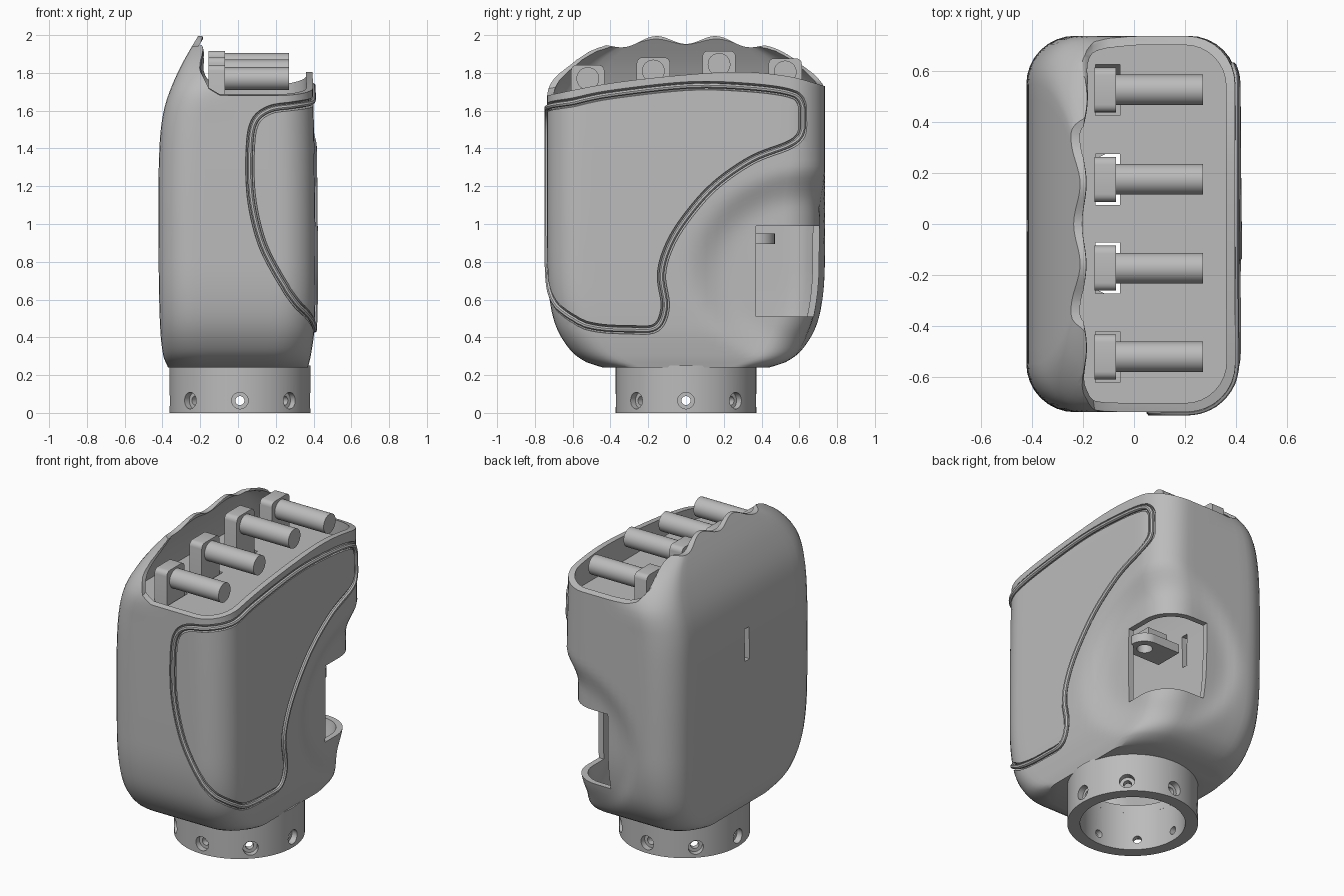
import bpy, bmesh, math
from mathutils import Vector, Matrix
from mathutils.bvhtree import BVHTree

if "Cube" in bpy.data.objects:
    bpy.data.objects.remove(bpy.data.objects["Cube"])

grey = bpy.data.materials.new("plain grey")
grey.use_nodes = True
grey.diffuse_color = (0.5, 0.5, 0.5, 1)
grey.node_tree.nodes["Principled BSDF"].inputs["Base Color"].default_value = (0.5, 0.5, 0.5, 1)
parts = []


def make(name, bm):
    bmesh.ops.recalc_face_normals(bm, faces=bm.faces)
    mesh = bpy.data.meshes.new(name)
    bm.to_mesh(mesh)
    bm.free()
    obj = bpy.data.objects.new(name, mesh)
    bpy.context.collection.objects.link(obj)
    mesh.materials.append(grey)
    return obj


def evaluated(obj):
    bpy.context.view_layer.update()
    return bpy.data.meshes.new_from_object(obj.evaluated_get(bpy.context.evaluated_depsgraph_get()))


def cut(obj, *cutters):
    for cutter in cutters:
        cutter.hide_render = True
        mod = obj.modifiers.new("cut", 'BOOLEAN')
        mod.operation, mod.solver, mod.object = 'DIFFERENCE', 'EXACT', cutter
        mesh = evaluated(obj)
        obj.modifiers.clear()
        obj.data = mesh
        bpy.data.objects.remove(cutter)


def box(name, lo, hi, bevel=0):
    bm = bmesh.new()
    bmesh.ops.create_cube(bm, size=1)
    for v in bm.verts:
        v.co = [lo[i] + (v.co[i] + 0.5) * (hi[i] - lo[i]) for i in range(3)]
    if bevel:  # round the two upper edges running along x
        edges = [e for e in bm.edges if all(v.co.z > hi[2] - 1e-4 for v in e.verts)
                 and abs(e.verts[0].co.y - e.verts[1].co.y) < 1e-4]
        bmesh.ops.bevel(bm, geom=edges, offset=bevel, segments=4, affect='EDGES', profile=0.5)
    return make(name, bm)


def rod(name, a, b, r1, sides=32):
    a, b = Vector(a), Vector(b)
    turn = Vector((0, 0, 1)).rotation_difference(b - a).to_matrix().to_4x4()
    bm = bmesh.new()
    bmesh.ops.create_cone(bm, cap_ends=True, segments=sides, radius1=r1, radius2=r1,
                          depth=(b - a).length, matrix=Matrix.Translation((a + b) / 2) @ turn)
    return make(name, bm)


def spline(keys, t):
    """Smooth curve through (t, values...) keys."""
    n = len(keys)
    t = min(max(t, keys[0][0]), keys[-1][0])
    i = next(k for k in range(n - 1) if t <= keys[k + 1][0])
    k0, k1 = Vector(keys[i]), Vector(keys[i + 1])

    def slope(j):
        a, b = Vector(keys[max(j - 1, 0)]), Vector(keys[min(j + 1, n - 1)])
        return (b - a) / (b[0] - a[0])
    d = k1[0] - k0[0]
    s = (t - k0[0]) / d
    return list(k0 * (1 + 2 * s) * (1 - s) ** 2 + slope(i) * d * s * (1 - s) ** 2
                + k1 * s * s * (3 - 2 * s) + slope(i + 1) * d * s * s * (s - 1))[1:]


def bridge(rings):
    bm = bmesh.new()
    loops = [[bm.verts.new(p) for p in ring] for ring in rings]
    n = len(loops[0])
    for a, b in zip(loops, loops[1:]):
        for i in range(n):
            bm.faces.new((a[i], a[(i + 1) % n], b[(i + 1) % n], b[i]))
    bm.faces.new(loops[0])
    bm.faces.new(loops[-1])
    return bm


# Body section by height: two x limits, half depth, and dome narrowing of the tall wall
SECTION = [(0.24, -0.37, 0.37), (0.3, -0.395, 0.385), (0.45, -0.412, 0.405), (0.8, -0.42, 0.41),
           (1.35, -0.418, 0.405), (1.6, -0.393, 0.4), (1.8, -0.32, 0.395), (2.0, -0.208, 0.39), (2.1, -0.14, 0.39)]
DEPTH = [(0.24, 0.44), (0.27, 0.53), (0.33, 0.61), (0.45, 0.685), (0.6, 0.722), (0.8, 0.735), (2.1, 0.735)]
DOME = [(1.55, 1), (1.65, 1), (1.72, 0.985), (1.8, 0.92), (1.88, 0.8), (1.94, 0.64), (2.0, 0.42), (2.1, 0.25)]


def sculpted(p):
    """Dome the tall right wall and press the thumb hollow into the back left corner."""
    wall = min(max(-p.x / 0.19, 0), 1)
    p.y *= 1 + (spline(DOME, p.z)[0] - 1) * wall
    r = Vector(((p.x - 0.4) / 0.6, (p.y - 0.68) / 0.68, (p.z - 0.76) / 0.55)).length
    w = min(1, max(0, 1 - r * r) * 1.6)
    return p - Vector((0.06, 0.03, 0)) * w * w * (3 - 2 * w)


def section(z, inset=0):
    x0, x1 = spline(SECTION, z)
    h = spline(DEPTH, z)[0] - inset
    x0, x1, r = x0 + inset, x1 - inset, 0.19 - inset * 0.8
    arcs = []
    for k, (cx, cy) in enumerate(((x1 - r, h - r), (x0 + r, h - r), (x0 + r, r - h), (x1 - r, r - h))):
        arcs.append([Vector((cx + r * math.cos(a), cy + r * math.sin(a), z))
                     for a in [math.pi / 2 * (k + j / 8) for j in range(9)]])
    ring = []
    for k, arc in enumerate(arcs):
        end, steps = arcs[(k + 1) % 4][0], 18 if k % 2 else 8
        ring += arc + [arc[-1].lerp(end, j / steps) for j in range(1, steps)]
    return [sculpted(p) for p in ring]


def loft(name, z0, z1, inset=0, steps=64):
    return make(name, bridge([section(z0 + (z1 - z0) * (i / steps) ** 1.2, inset) for i in range(steps + 1)]))


# Shell, hollowed and open at the top
shell = loft("palm_shell", 0.24, 2.06)
surface = BVHTree.FromPolygons([v.co for v in shell.data.vertices], [p.vertices for p in shell.data.polygons])
cut(shell, loft("hollow", 0.29, 2.09, 0.035))

# Top opening: tall scalloped wall on the right, low arched rim elsewhere
ARCH = [(-0.9, 1.64), (-0.735, 1.68), (-0.4, 1.745), (0, 1.79), (0.3, 1.805), (0.55, 1.78), (0.735, 1.73), (0.9, 1.68)]
rows = []
for i in range(73):
    y = -0.9 + i / 40
    low = spline(ARCH, y)[0]
    wave = math.cos(math.tau * y / 0.32)
    crest = 1.975 - 0.5 * abs(y) ** 3 - 0.022 * wave
    crest = max(crest, low + 0.02)
    edge = -0.195 - 0.008 * wave
    side = min(low + 0.1, crest - 0.005)
    profile = [(-0.8, crest), (edge, crest), (edge + 0.01, side), (edge + 0.04, low + (side - low) * 0.35),
               (edge + 0.1, low), (0.8, low), (0.8, 3), (-0.8, 3)]
    rows.append([(x, y, z) for x, z in profile])
cut(shell, make("top_cutter", bridge(rows)))

# Wrist hole, thumb window and slot in the right wall
cut(shell, rod("wrist_cutter", (0.01, 0, 0.1), (0.01, 0, 0.4), 0.3, sides=64),
    box("window_cutter", (0.05, 0.37, 0.51), (0.7, 0.9, 0.99)),
    box("slot_cutter", (-0.6, -0.03, 1.185), (-0.3, 0.015, 1.385)))

# Inlaid panel border: groove with a fine bead inside it
SIDE = [(-0.6, 1.645), (-0.4, 1.685), (0, 1.73), (0.3, 1.725), (0.54, 1.695), (0.62, 1.64), (0.625, 1.5), (0.56, 1.425),
        (0.35, 1.34), (0.15, 1.2), (0, 1.03), (-0.09, 0.88), (-0.13, 0.73), (-0.11, 0.56), (-0.16, 0.45), (-0.3, 0.44),
        (-0.47, 0.45), (-0.6, 0.49)]
FRONT = [(0.3, 0.6), (0.2, 0.75), (0.12, 0.92), (0.07, 1.15), (0.065, 1.4), (0.09, 1.54), (0.17, 1.605), (0.3, 1.625)]
route = [(0.41, y, z) for y, z in SIDE] + [(x, -0.73, z) for x, z in FRONT]
closed = [(k, *route[k % len(route)]) for k in range(-2, len(route) + 3)]
track = [surface.find_nearest(Vector(spline(closed, k / 6)))[0] for k in range(6 * len(route))]


def tube(name, radius):
    curve = bpy.data.curves.new(name, 'CURVE')
    curve.dimensions, curve.bevel_depth, curve.bevel_resolution = '3D', radius, 2
    line = curve.splines.new('POLY')
    line.points.add(len(track) - 1)
    for point, co in zip(line.points, track):
        point.co = (*co, 1)
    line.use_cyclic_u = True
    holder = bpy.data.objects.new(name, curve)
    bpy.context.collection.objects.link(holder)
    bm = bmesh.new()
    bm.from_mesh(evaluated(holder))
    bpy.data.objects.remove(holder)
    return make(name, bm)


cut(shell, tube("groove_cutter", 0.024))
parts += [shell, tube("panel_bead", 0.014)]

# Wrist ring with eight countersunk screw holes
ring = rod("wrist_ring", (0.01, 0, 0), (0.01, 0, 0.25), 0.373, sides=96)
cut(ring, rod("bore", (0.01, 0, -0.1), (0.01, 0, 0.4), 0.3, sides=96))
for k in range(8):
    out = Vector((math.cos(k * math.pi / 4), math.sin(k * math.pi / 4), 0))
    base = Vector((0.01, 0, 0.065))
    cut(ring, rod("screw_hole", base + out * 0.25, base + out * 0.45, 0.024, sides=20),
        rod("countersink", base + out * 0.335, base + out * 0.45, 0.044, sides=20))
parts.append(ring)

# Deck under the opening, finger brackets and pins
deck = make("finger_deck", bridge([section(1.6, 0.03), section(1.64, 0.03)]))
for y, z in ((-0.52, 1.77), (-0.173, 1.81), (0.175, 1.845), (0.525, 1.805)):
    cut(deck, box("bracket_slot", (-0.15, y - 0.1, 1.5), (-0.055, y + 0.1, 1.7)))
    parts.append(box("finger_bracket", (-0.155, y - 0.088, 1.52), (-0.07, y + 0.088, z + 0.072), 0.03))
    parts.append(rod("finger_pin", (-0.08, y, z), (0.27, y, z), 0.06))
parts.append(deck)

# Thumb hinge lug inside the window
lug = box("thumb_lug", (0.06, 0.29, 0.895), (0.24, 0.47, 0.95))
tip = rod("thumb_lug_tip", (0.24, 0.38, 0.895), (0.24, 0.38, 0.95), 0.09)
for piece in (lug, tip):
    cut(piece, rod("pin_hole", (0.24, 0.38, 0.8), (0.24, 0.38, 1.05), 0.045))
parts += [lug, tip, box("thumb_mount", (0.06, 0.25, 0.94), (0.2, 0.365, 1.06))]

# Smooth shading with sharp edges kept
bpy.ops.object.select_all(action='DESELECT')
for part in parts:
    part.select_set(True)
bpy.context.view_layer.objects.active = shell
bpy.ops.object.shade_smooth_by_angle(angle=math.radians(32))
